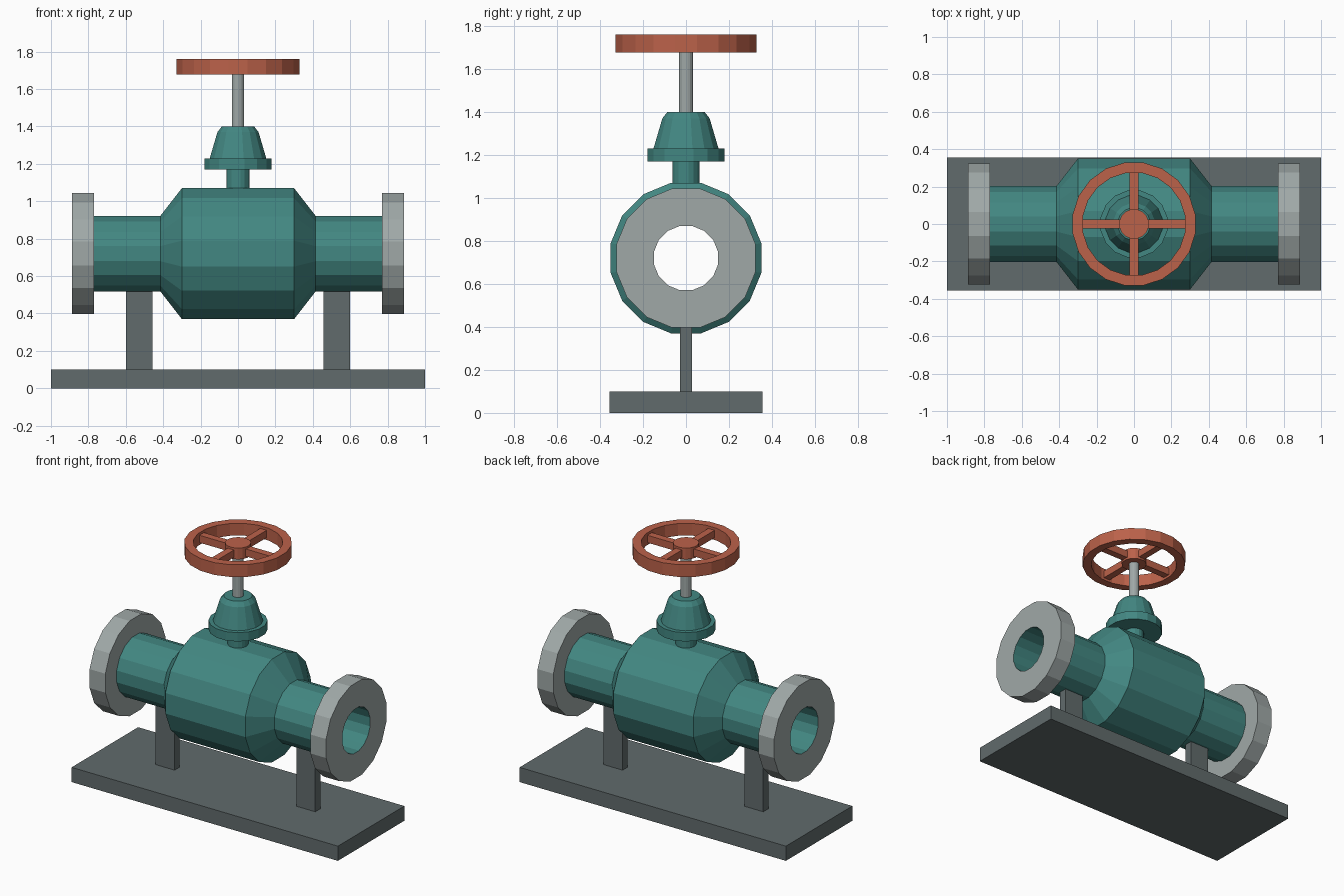
import bpy, bmesh, math
from mathutils import Matrix, Vector

if "Cube" in bpy.data.objects:
    bpy.data.objects.remove(bpy.data.objects["Cube"])


def material(name, rgb):
    m = bpy.data.materials.new(name)
    m.use_nodes = True
    m.diffuse_color = (*rgb, 1)
    bsdf = next(n for n in m.node_tree.nodes if n.type == 'BSDF_PRINCIPLED')
    bsdf.inputs["Base Color"].default_value = (*rgb, 1)
    return m


TEAL = material("teal paint", (0.055, 0.242, 0.223))
STEEL = material("pale steel", (0.35, 0.395, 0.39))
DARK = material("dark grey", (0.119, 0.147, 0.15))
RED = material("brick red", (0.5, 0.122, 0.068))

AXIS_Z = 0.72          # height of the pipe centre line
BORE = 0.152           # bore radius
TO_X = Matrix.Translation((0, 0, AXIS_Z)) @ Matrix.Rotation(math.pi / 2, 4, 'Y')


def finish(name, bm, *mats):
    bmesh.ops.recalc_face_normals(bm, faces=bm.faces)
    mesh = bpy.data.meshes.new(name)
    bm.to_mesh(mesh)
    bm.free()
    for m in mats:
        mesh.materials.append(m)
    ob = bpy.data.objects.new(name, mesh)
    bpy.context.collection.objects.link(ob)
    return ob


def lathe(profile, sides=16, ring=False):
    """Revolve (radius, height) points round z, with a flat facing each axis."""
    bm = bmesh.new()
    loops = []
    for r, h in profile:
        angles = [2 * math.pi * (i + 0.5) / sides for i in range(sides)]
        loops.append([bm.verts.new((r * math.cos(a), r * math.sin(a), h)) for a in angles])
    pairs = list(zip(loops, loops[1:]))
    if ring:
        pairs.append((loops[-1], loops[0]))
    else:
        bm.faces.new(loops[0])
        bm.faces.new(loops[-1])
    for a, b in pairs:
        for i in range(sides):
            j = (i + 1) % sides
            bm.faces.new((a[i], a[j], b[j], b[i]))
    return bm


def add_box(bm, size, centre):
    bmesh.ops.create_cube(bm, size=1, matrix=Matrix.Translation(centre) @ Matrix.Diagonal((*size, 1)))


def box(name, size, centre, mat):
    bm = bmesh.new()
    add_box(bm, size, centre)
    return finish(name, bm, mat)


# Base plate and the two pipe supports
box("base_plate", (2, 0.713, 0.1), (0, 0, 0.05), DARK)
for side, s in (("left", 1), ("right", -1)):
    box(side + "_support", (0.142, 0.054, 0.44), (s * 0.528, 0, 0.315), DARK)

# Hollow valve body with pipe stubs
half = [(0.206, 0.77), (0.206, 0.415), (0.357, 0.3)]
outer = half + [(r, -h) for r, h in reversed(half)]
bm = lathe(outer + [(BORE, -0.77), (BORE, 0.77)], ring=True)
bm.transform(TO_X)
finish("valve_body", bm, TEAL)

# End flanges, with the bore wall painted like the body
for side, s in (("left", 1), ("right", -1)):
    bm = lathe([(BORE, s * 0.77), (0.33, s * 0.77), (0.33, s * 0.888), (BORE, s * 0.888)], ring=True)
    bm.transform(TO_X)
    for f in bm.faces:
        c = f.calc_center_median() - Vector((0, 0, AXIS_Z))
        if abs(f.normal.x) < 0.5 and math.hypot(c.y, c.z) < BORE + 0.01:
            f.material_index = 1
    finish(side + "_flange", bm, STEEL, TEAL)

# Bonnet: neck, collar and tapered cap
bm = lathe([(0.064, 1.0), (0.064, 1.17), (0.182, 1.17), (0.182, 1.23),
            (0.154, 1.23), (0.112, 1.37), (0.088, 1.4)])
finish("bonnet", bm, TEAL)

# Stem
finish("stem", lathe([(0.034, 1.38), (0.034, 1.7)]), STEEL)

# Handwheel: rim, hub and four spokes
finish("wheel_rim", lathe([(0.276, 1.677), (0.332, 1.677), (0.332, 1.76), (0.276, 1.76)],
                          sides=20, ring=True), RED)
finish("wheel_hub", lathe([(0.08, 1.68), (0.08, 1.757)]), RED)
for i in range(4):
    bm = bmesh.new()
    add_box(bm, (0.23, 0.048, 0.05), (0.175, 0, 1.718))
    bm.transform(Matrix.Rotation(i * math.pi / 2, 4, 'Z'))
    finish("wheel_spoke_%d" % (i + 1), bm, RED)
